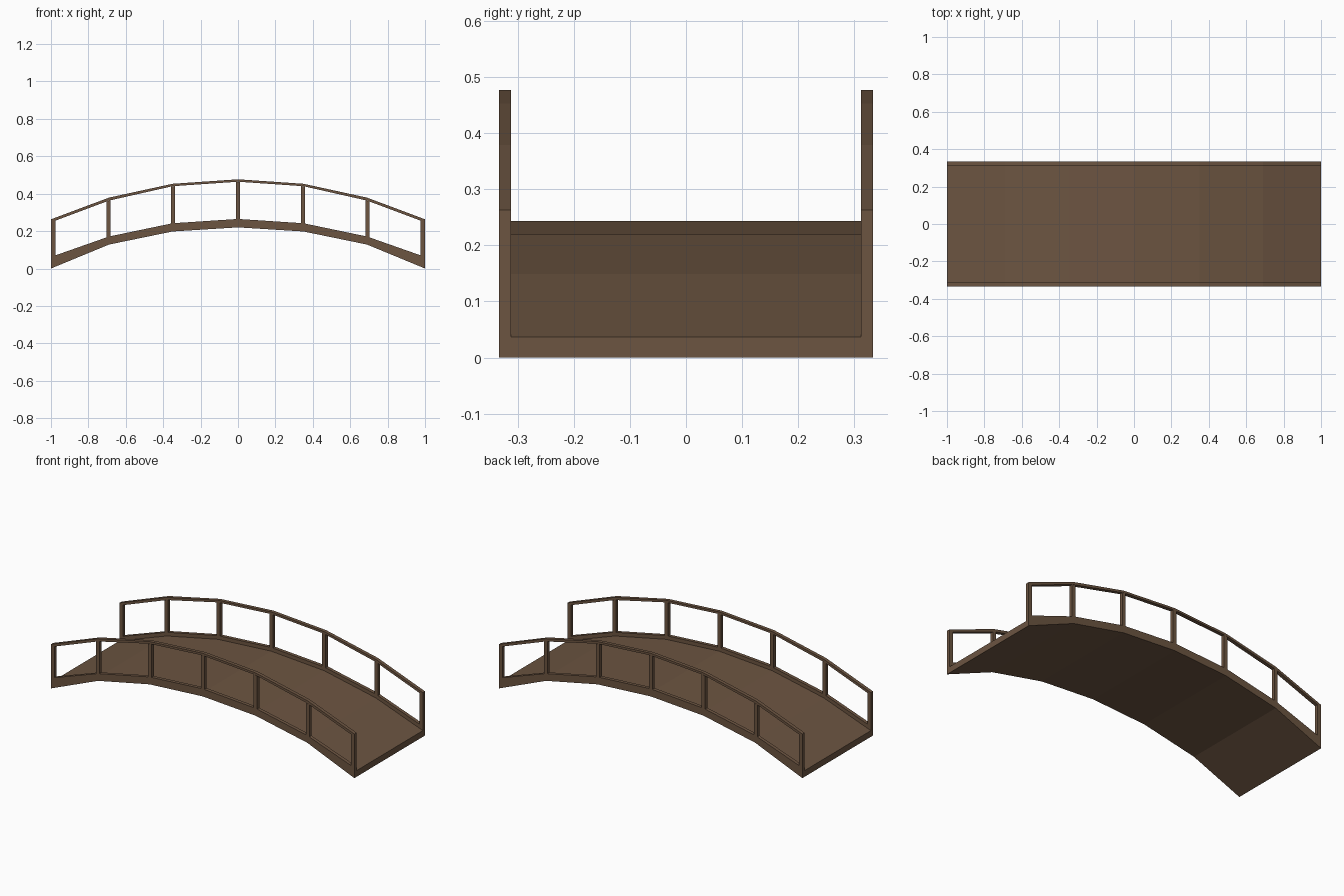
import bpy, bmesh

if "Cube" in bpy.data.objects:
    bpy.data.objects.remove(bpy.data.objects["Cube"])

wood = bpy.data.materials.new("brown wood")
wood.diffuse_color = (0.15, 0.09, 0.053, 1)
wood.use_nodes = True
wood.node_tree.nodes["Principled BSDF"].inputs["Base Color"].default_value = wood.diffuse_color

XS = [0, 0.35, 0.69, 1.0]
BOTTOM = [0.22, 0.198, 0.128, 0.0]
DECK_TOP = [0.243, 0.22, 0.149, 0.037]
BEAM_TOP = [0.265, 0.242, 0.171, 0.062]
RAIL_LOW = [0.464, 0.44, 0.363, 0.247]
RAIL_TOP = [0.477, 0.453, 0.379, 0.263]
Y_IN, Y_OUT = 0.312, 0.333


def mirrored(values, sign=1):
    return [sign * v for v in values[:0:-1]] + values


def lerp(values, x):
    x = abs(x)
    for i in range(3):
        if x <= XS[i + 1]:
            t = (x - XS[i]) / (XS[i + 1] - XS[i])
            return values[i] + t * (values[i + 1] - values[i])
    return values[-1]


def loft(name, sections, y0, y1):
    """Sweep a rectangle through (x, low, high) sections."""
    bm = bmesh.new()
    rings = [[bm.verts.new(p) for p in
              ((x, y0, lo), (x, y1, lo), (x, y1, hi), (x, y0, hi))]
             for x, lo, hi in sections]
    for a, b in zip(rings, rings[1:]):
        for i in range(4):
            j = (i + 1) % 4
            bm.faces.new((a[i], a[j], b[j], b[i]))
    bm.faces.new(rings[0])
    bm.faces.new(rings[-1])
    bmesh.ops.recalc_face_normals(bm, faces=bm.faces)
    mesh = bpy.data.meshes.new(name)
    bm.to_mesh(mesh)
    bm.free()
    mesh.materials.append(wood)
    obj = bpy.data.objects.new(name, mesh)
    bpy.context.collection.objects.link(obj)


def arch(name, low, high, y0, y1):
    xs = mirrored(XS)
    xs[:3] = [-x for x in xs[:3]]
    loft(name, list(zip(xs, mirrored(low), mirrored(high))), y0, y1)


# Arched walking deck
arch("deck", BOTTOM, DECK_TOP, -Y_IN, Y_IN)

# Side beams, handrails and posts
for side, s in (("front", -1), ("back", 1)):
    y0, y1 = sorted((s * Y_IN, s * Y_OUT))
    arch(side + "_beam", BOTTOM, BEAM_TOP, y0, y1)
    arch(side + "_handrail", RAIL_LOW, RAIL_TOP, y0, y1)
    for n, x in enumerate((-0.988, -0.692, -0.348, 0, 0.348, 0.692, 0.988)):
        ends = (x - 0.011, x + 0.011)
        if abs(x) > 0.9:
            ends = (-1, -0.977) if x < 0 else (0.977, 1)
        loft(f"{side}_post_{n + 1}",
             [(e, lerp(BEAM_TOP, e), lerp(RAIL_LOW, e)) for e in ends], y0, y1)
